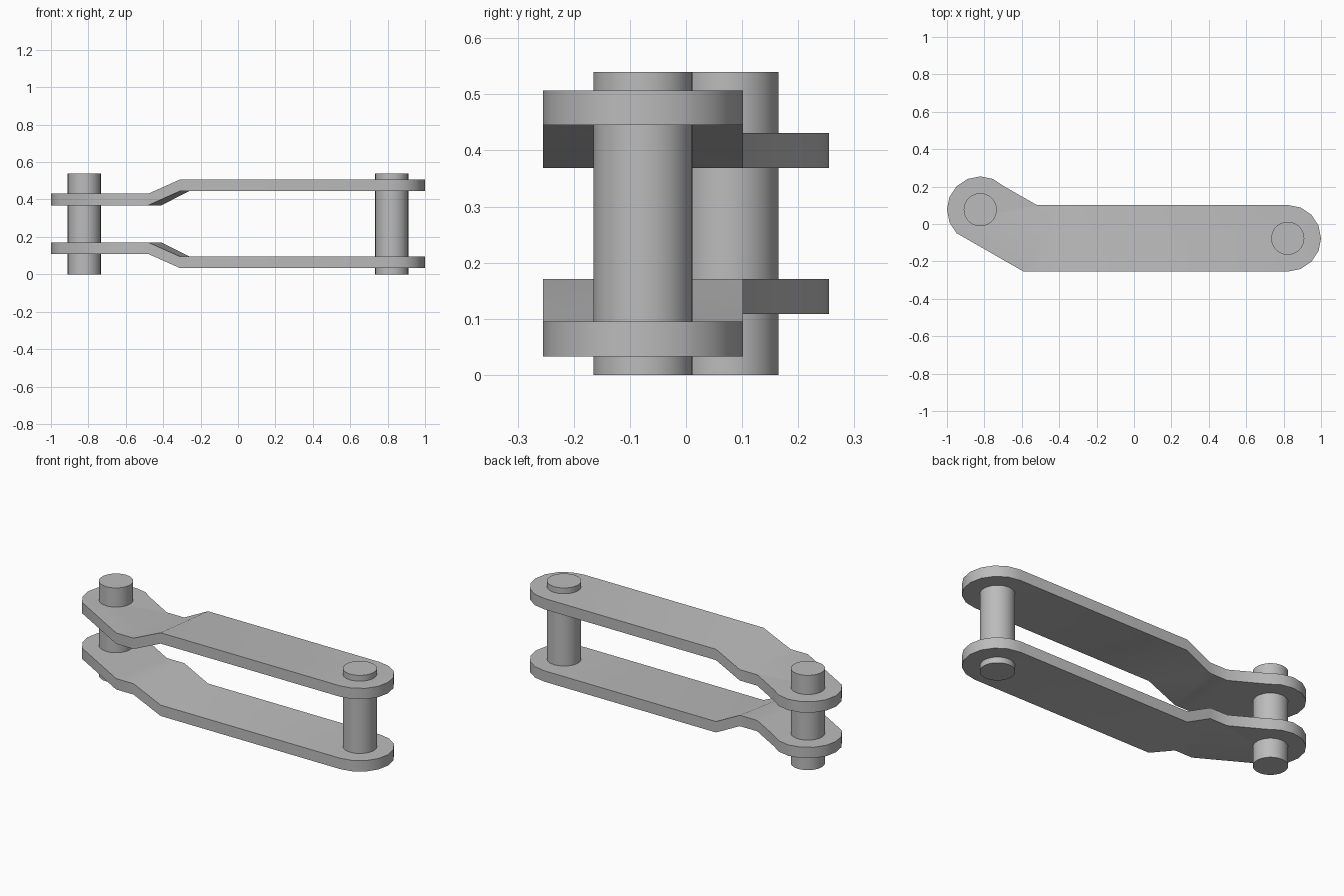
import bpy, bmesh
from math import radians, cos, sin
from mathutils import Vector

cube = bpy.data.objects.get("Cube")
if cube:
    bpy.data.objects.remove(cube, do_unlink=True)

PIN_X, PIN_Y = 0.822, 0.0765
PIN_R, END_R = 0.0885, 0.178
HEIGHT, THICK = 0.54, 0.062
OUTER_Z, INNER_Z = 0.033, 0.109      # undersides of the lower plate

steel = bpy.data.materials.new("steel_grey")
steel.use_nodes = True
colour = (0.5, 0.5, 0.5, 1)
steel.diffuse_color = colour
steel.node_tree.nodes["Principled BSDF"].inputs["Base Color"].default_value = colour


def finish(obj):
    obj.data.materials.clear()
    obj.data.materials.append(steel)
    bpy.ops.object.select_all(action='DESELECT')
    obj.select_set(True)
    bpy.context.view_layer.objects.active = obj
    bpy.ops.object.shade_smooth_by_angle(angle=radians(30))


def arc(cx, cy, start, steps=8):
    """Half circle in equal steps, anticlockwise from a start angle."""
    angles = [radians(start + 180 * i / steps) for i in range(steps + 1)]
    return [(cx + END_R * cos(a), cy + END_R * sin(a)) for a in angles]


# Cranked side plate: flat outline, thickened, creased on two slanted lines
def side_plate(name, upper):
    outline = arc(PIN_X, -PIN_Y, -90)
    outline += [(-0.52, END_R - PIN_Y)]
    outline += arc(-PIN_X, PIN_Y, 45)
    outline += [(-0.59, -END_R - PIN_Y)]

    bm = bmesh.new()
    base = bm.faces.new([bm.verts.new((x, y, 0)) for x, y in outline])
    top = bmesh.ops.extrude_face_region(bm, geom=[base])["geom"]
    bmesh.ops.translate(bm, vec=(0, 0, THICK),
                        verts=[v for v in top if isinstance(v, bmesh.types.BMVert)])

    creases = [(Vector((-0.48, -0.255, 0)), Vector((-0.41, 0.102, 0))),
               (Vector((-0.31, -0.255, 0)), Vector((-0.26, 0.102, 0)))]
    normals = []
    for a, b in creases:
        d = b - a
        n = Vector((d.y, -d.x, 0)).normalized()
        normals.append(n)
        bmesh.ops.bisect_plane(bm, geom=bm.verts[:] + bm.edges[:] + bm.faces[:],
                               plane_co=a, plane_no=n)

    # Everything left of the second crease steps towards the middle
    for v in bm.verts:
        flat = Vector((v.co.x, v.co.y, 0))
        beyond = (flat - creases[1][0]).dot(normals[1]) > -0.001
        v.co.z += OUTER_Z if beyond else INNER_Z
        if upper:
            v.co.z = HEIGHT - v.co.z
    bmesh.ops.recalc_face_normals(bm, faces=bm.faces)

    mesh = bpy.data.meshes.new(name)
    bm.to_mesh(mesh)
    bm.free()
    obj = bpy.data.objects.new(name, mesh)
    bpy.context.collection.objects.link(obj)
    finish(obj)


side_plate("lower_plate", False)
side_plate("upper_plate", True)

# Pins through both ends
for name, side in (("left_pin", 1), ("right_pin", -1)):
    bpy.ops.mesh.primitive_cylinder_add(
        vertices=32, radius=PIN_R, depth=HEIGHT,
        location=(side * PIN_X, -side * PIN_Y, HEIGHT / 2))
    pin = bpy.context.object
    pin.name = name
    finish(pin)
